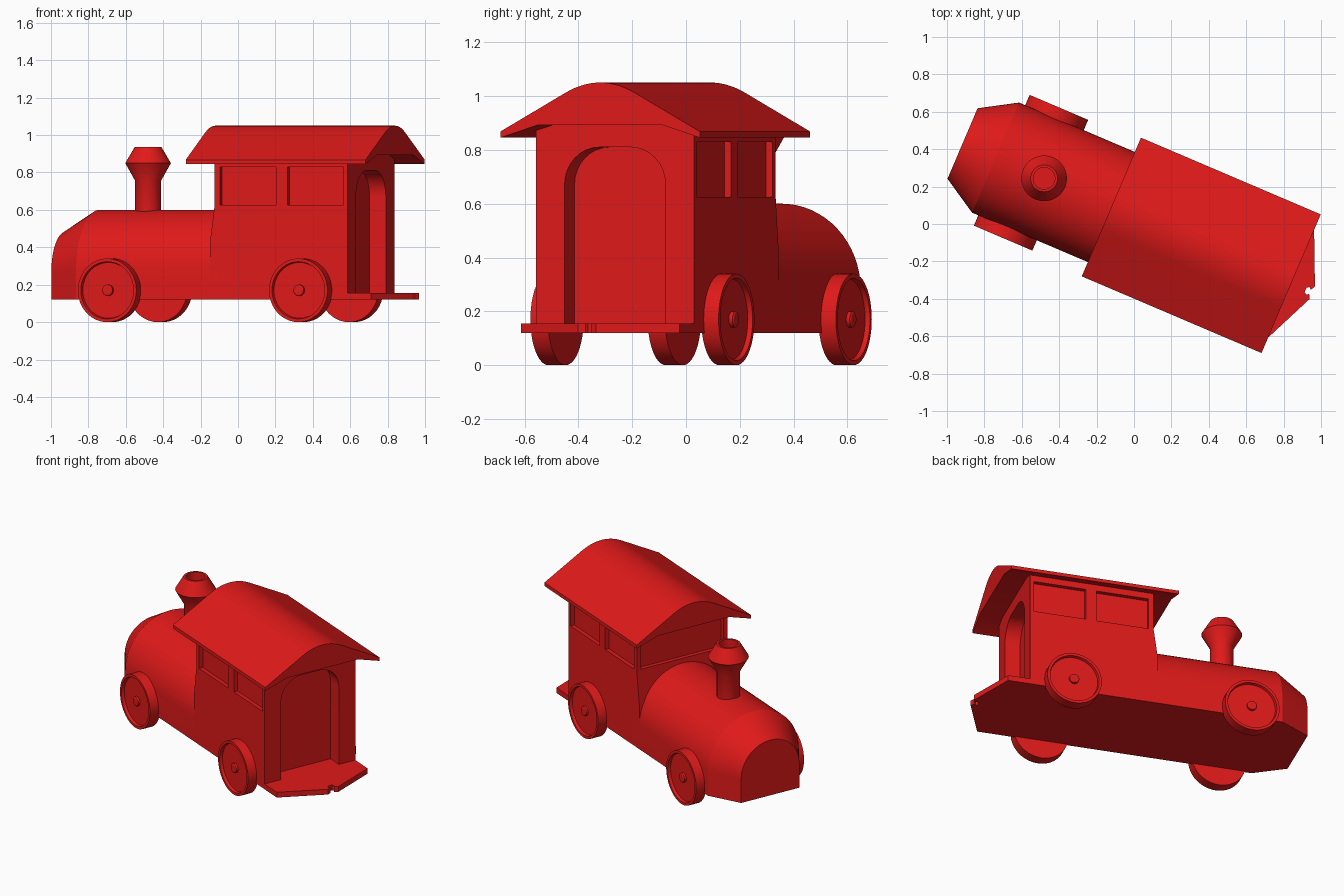
import bpy, bmesh, math
from mathutils import Matrix, Vector

if "Cube" in bpy.data.objects:
    bpy.data.objects.remove(bpy.data.objects["Cube"])

# Local frame: X runs from nose to rear, Y across, Z up; the whole train is then turned
PLACE = Matrix.Rotation(math.radians(-23.1), 4, 'Z') @ Matrix.Translation((0, 0.036, 0))
red = bpy.data.materials.new("red_paint")
red.diffuse_color = (0.75, 0.01, 0.01, 1)
red.use_nodes = True
red.node_tree.nodes["Principled BSDF"].inputs["Base Color"].default_value = red.diffuse_color


def finish(name, bm, matrix=Matrix.Identity(4)):
    bmesh.ops.remove_doubles(bm, verts=bm.verts, dist=1e-5)
    bmesh.ops.recalc_face_normals(bm, faces=bm.faces)
    mesh = bpy.data.meshes.new(name)
    bm.to_mesh(mesh)
    bm.free()
    mesh.transform(PLACE @ matrix)
    mesh.materials.append(red)
    obj = bpy.data.objects.new(name, mesh)
    bpy.context.collection.objects.link(obj)
    return obj


def smooth(obj, angle=32):
    bpy.ops.object.select_all(action='DESELECT')
    obj.select_set(True)
    bpy.context.view_layer.objects.active = obj
    bpy.ops.object.shade_smooth_by_angle(angle=math.radians(angle))


def loft(name, rings):
    """Skin equal-length rings of points and cap both ends."""
    bm = bmesh.new()
    rows = [[bm.verts.new(p) for p in ring] for ring in rings]
    n = len(rows[0])
    for a, b in zip(rows, rows[1:]):
        for i in range(n):
            j = (i + 1) % n
            bm.faces.new((a[i], a[j], b[j], b[i]))
    bm.faces.new(rows[0])
    bm.faces.new(rows[-1])
    return finish(name, bm)


def along_x(name, pts, x0, x1):
    return loft(name, [[(x, y, z) for y, z in pts] for x in (x0, x1)])


def box(name, x0, x1, y0, y1, z0, z1):
    return along_x(name, [(y0, z0), (y1, z0), (y1, z1), (y0, z1)], x0, x1)


def lathe(name, profile, matrix, steps=48):
    bm = bmesh.new()
    verts = [bm.verts.new((r, 0, h)) for r, h in profile]
    edges = [bm.edges.new(e) for e in zip(verts, verts[1:])]
    bmesh.ops.spin(bm, geom=verts + edges, cent=(0, 0, 0), axis=(0, 0, 1),
                   angle=2 * math.pi, steps=steps)
    obj = finish(name, bm, matrix)
    smooth(obj)
    return obj


def carve(obj, cutters):
    for c in cutters:
        c.hide_render = True
        mod = obj.modifiers.new("recess", 'BOOLEAN')
        mod.operation, mod.solver, mod.object = 'DIFFERENCE', 'EXACT', c
        bpy.context.view_layer.objects.active = obj
        bpy.ops.object.modifier_apply(modifier=mod.name)
        bpy.data.objects.remove(c)


# Boiler with tapered nose: concentric arch sections
def arch(x, r, steps=32):
    arc = [(x, r * math.cos(math.pi * i / steps), 0.28 + r * math.sin(math.pi * i / steps))
           for i in range(steps + 1)]
    return [(x, r, 0.12)] + arc + [(x, -r, 0.12)]


smooth(loft("boiler", [arch(-1.012, 0.205), arch(-0.82, 0.32), arch(0.05, 0.32)]), 25)

# Cab: side outline extruded across, front wall kicks forward at the boiler
side = [(-0.043, 0.12), (-0.043, 0.42), (-0.015, 0.62), (-0.015, 0.895), (0.757, 0.895), (0.757, 0.12)]
cab = loft("cab", [[(x, y, z) for x, z in side] for y in (-0.32, 0.32)])

# Cab recesses: side windows, front window and rounded doorway
cutters = [box("window_cutter", x, x + 0.326, min(s * 0.294, s * 0.4), max(s * 0.294, s * 0.4), 0.625, 0.83)
           for s in (-1, 1) for x in (0.017, 0.409)]
cutters.append(box("front_window_cutter", -0.1, 0.011, -0.29, 0.29, 0.63, 0.83))
door = [(-0.204, 0.155), (0.204, 0.155)]
for cy, start in ((0.064, 0), (-0.064, 90)):
    for i in range(9):
        a = math.radians(start + i * 11.25)
        door.append((cy + 0.14 * math.cos(a), 0.67 + 0.14 * math.sin(a)))
cutters.append(along_x("door_cutter", door, 0.662, 0.85))
carve(cab, cutters)
smooth(cab, 25)

# Roof: parabolic ridge running into straight slopes, hollow eaves
ridge = [(0.14 - 0.28 * i / 16, 1.05 - 1.93 * (0.14 - 0.28 * i / 16) ** 2) for i in range(17)]
roof = [(0.25, 0.893), (0.403, 0.845), (0.403, 0.868)] + ridge + \
       [(-0.403, 0.868), (-0.403, 0.845), (-0.25, 0.893)]
smooth(along_x("roof", roof, -0.147, 0.898), 25)

# Rear platform with a notched hitch at its point
half = [(0.74, 0.32), (0.895, 0.32), (1.021, 0.036), (1.008, 0.012), (0.996, 0.022), (0.982, 0.014)]
plan = half + [(x, -y) for x, y in reversed(half)]
loft("rear_platform", [[(x, y, z) for x, y in plan] for z in (0.12, 0.155)])

# Chimney: stem, flared crown and hollow top
lathe("chimney", [(0, 0.55), (0.07, 0.55), (0.07, 0.757), (0.122, 0.85), (0.072, 0.935),
                  (0.058, 0.935), (0.058, 0.84), (0, 0.84)],
      Matrix.Translation((-0.538, 0, 0)))

# Wheels: rim, sunken disc and hub
wheel = [(0, 0.31), (0.17, 0.31), (0.17, 0.38), (0.153, 0.38), (0.149, 0.362),
         (0.03, 0.362), (0.03, 0.376), (0.024, 0.38), (0, 0.38)]
for s, tag in ((-1, "right"), (1, "left")):
    for x, end in ((-0.614, "front"), (0.497, "rear")):
        lathe(f"{end}_{tag}_wheel", wheel,
              Matrix.Translation((x, 0, 0.17)) @ Matrix.Rotation(-s * math.pi / 2, 4, 'X'))
